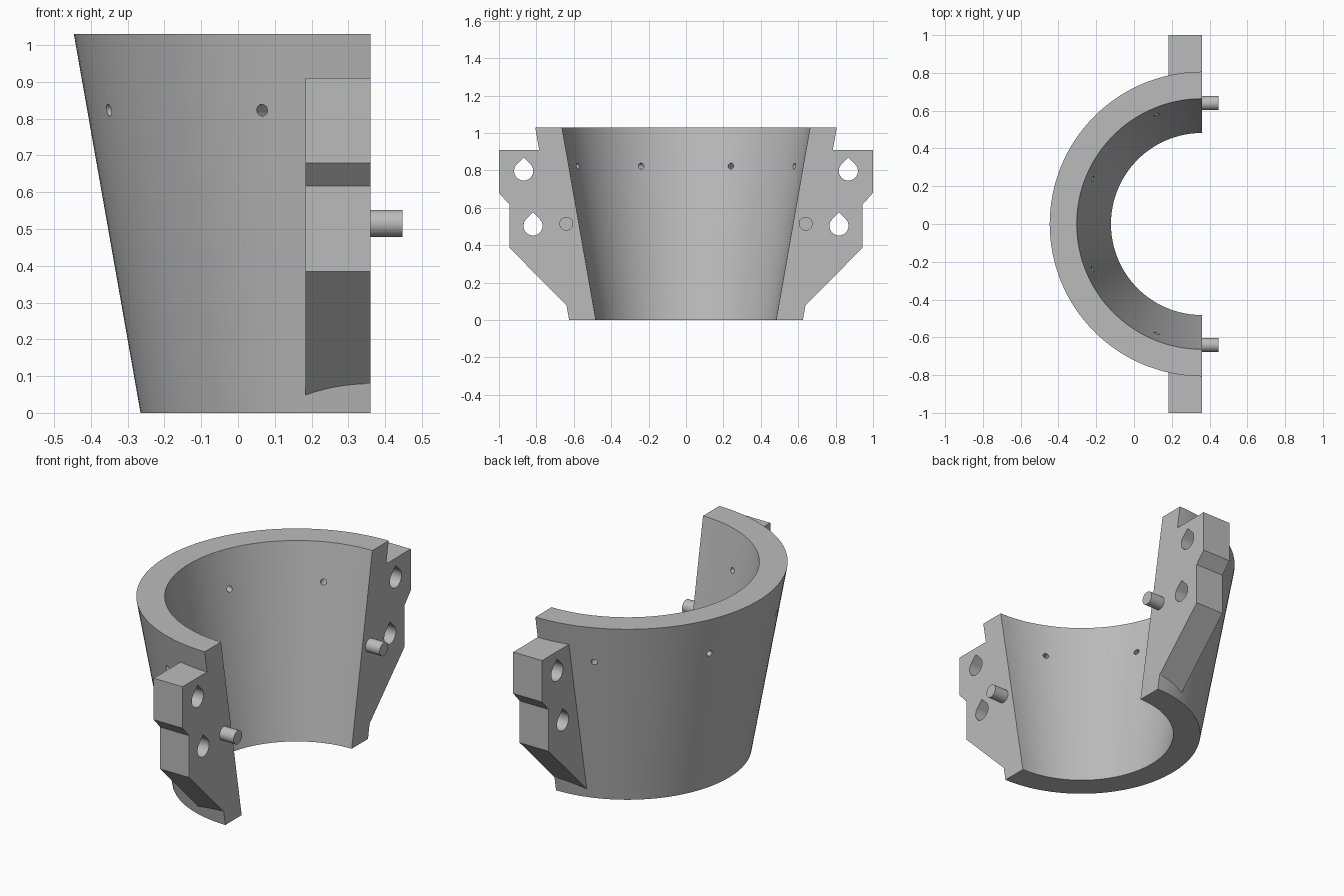
import bpy, bmesh, math
from mathutils import Matrix, Vector

if "Cube" in bpy.data.objects:
    bpy.data.objects.remove(bpy.data.objects["Cube"], do_unlink=True)

AXIS_X = 0.36      # split plane, also the cone axis
HEIGHT = 1.03
SLOPE = 0.176

grey = bpy.data.materials.new("grey plastic")
grey.use_nodes = True
grey.diffuse_color = (0.5, 0.5, 0.5, 1)
grey.node_tree.nodes["Principled BSDF"].inputs["Base Color"].default_value = (0.5, 0.5, 0.5, 1)


def add_object(name, bm):
    bmesh.ops.recalc_face_normals(bm, faces=bm.faces)
    mesh = bpy.data.meshes.new(name)
    bm.to_mesh(mesh)
    bm.free()
    mesh.materials.append(grey)
    obj = bpy.data.objects.new(name, mesh)
    bpy.context.collection.objects.link(obj)
    return obj


def cone(name, radius_at_zero, z0, z1):
    bm = bmesh.new()
    bmesh.ops.create_cone(bm, cap_ends=True, segments=128,
                          radius1=radius_at_zero + SLOPE * z0,
                          radius2=radius_at_zero + SLOPE * z1, depth=z1 - z0,
                          matrix=Matrix.Translation((AXIS_X, 0, (z0 + z1) / 2)))
    return add_object(name, bm)


def rod(name, start, end, radius, segments=32):
    start, end = Vector(start), Vector(end)
    turn = (end - start).to_track_quat('Z', 'Y').to_matrix().to_4x4()
    bm = bmesh.new()
    bmesh.ops.create_cone(bm, cap_ends=True, segments=segments, radius1=radius,
                          radius2=radius, depth=(end - start).length,
                          matrix=Matrix.Translation((start + end) / 2) @ turn)
    return add_object(name, bm)


def prism(name, outline, x0, x1):
    """Extrude a (y, z) outline along x."""
    bm = bmesh.new()
    face = bm.faces.new([bm.verts.new((x0, y, z)) for y, z in outline])
    grown = bmesh.ops.extrude_face_region(bm, geom=[face])["geom"]
    bmesh.ops.translate(bm, vec=(x1 - x0, 0, 0),
                        verts=[v for v in grown if isinstance(v, bmesh.types.BMVert)])
    return add_object(name, bm)


def teardrop(y, z, r):
    """Round hole outline with a pointed roof."""
    arc = [math.radians(135 + 270 * i / 30) for i in range(31)]
    return [(y + r * math.cos(a), z + r * math.sin(a)) for a in arc] + [(y, z + r * math.sqrt(2))]


def combine(target, tool, operation):
    tool.hide_render = True
    mod = target.modifiers.new(operation, 'BOOLEAN')
    mod.operation, mod.solver, mod.object = operation, 'EXACT', tool
    bpy.context.view_layer.objects.active = target
    bpy.ops.object.modifier_apply(modifier=mod.name)
    bpy.data.objects.remove(tool, do_unlink=True)


# Tapered outer wall
shell = cone("half_cone_clamp", 0.625, 0, HEIGHT)

# Stepped bolting flanges on both sides
flange = [(0.5, 0.91), (1, 0.91), (1, 0.68), (0.943, 0.617),
          (0.943, 0.385), (0.572, 0.012), (0.5, 0.012)]
for side in (-1, 1):
    combine(shell, prism("flange", [(side * y, z) for y, z in flange], 0.183, 0.5), 'UNION')

# Tapered bore and the split plane
combine(shell, cone("bore", 0.482, -0.2, HEIGHT + 0.2), 'DIFFERENCE')
half = [(-2, -1), (2, -1), (2, 2), (-2, 2)]
combine(shell, prism("split", half, AXIS_X, 2), 'DIFFERENCE')

# Teardrop bolt holes
for side in (-1, 1):
    for y, z in ((0.868, 0.797), (0.818, 0.503)):
        combine(shell, prism("bolt_hole", teardrop(side * y, z, 0.051), 0.1, 0.5), 'DIFFERENCE')

# Small radial holes around the wall
for degrees in (-67.5, -22.5, 22.5, 67.5):
    a = math.radians(degrees)
    ray = Vector((-math.cos(a), math.sin(a), 0))
    base = Vector((AXIS_X, 0, 0.823))
    combine(shell, rod("wall_hole", base + ray * 0.5, base + ray, 0.016, 20), 'DIFFERENCE')

# Locating pins on the split faces
pins = [rod(name, (AXIS_X - 0.02, y, 0.515), (0.447, y, 0.515), 0.037)
        for name, y in (("front_pin", -0.64), ("back_pin", 0.64))]

# Smooth curved surfaces, keep edges sharp
bpy.ops.object.select_all(action='DESELECT')
for obj in [shell] + pins:
    obj.select_set(True)
bpy.context.view_layer.objects.active = shell
bpy.ops.object.shade_smooth_by_angle(angle=math.radians(25))
